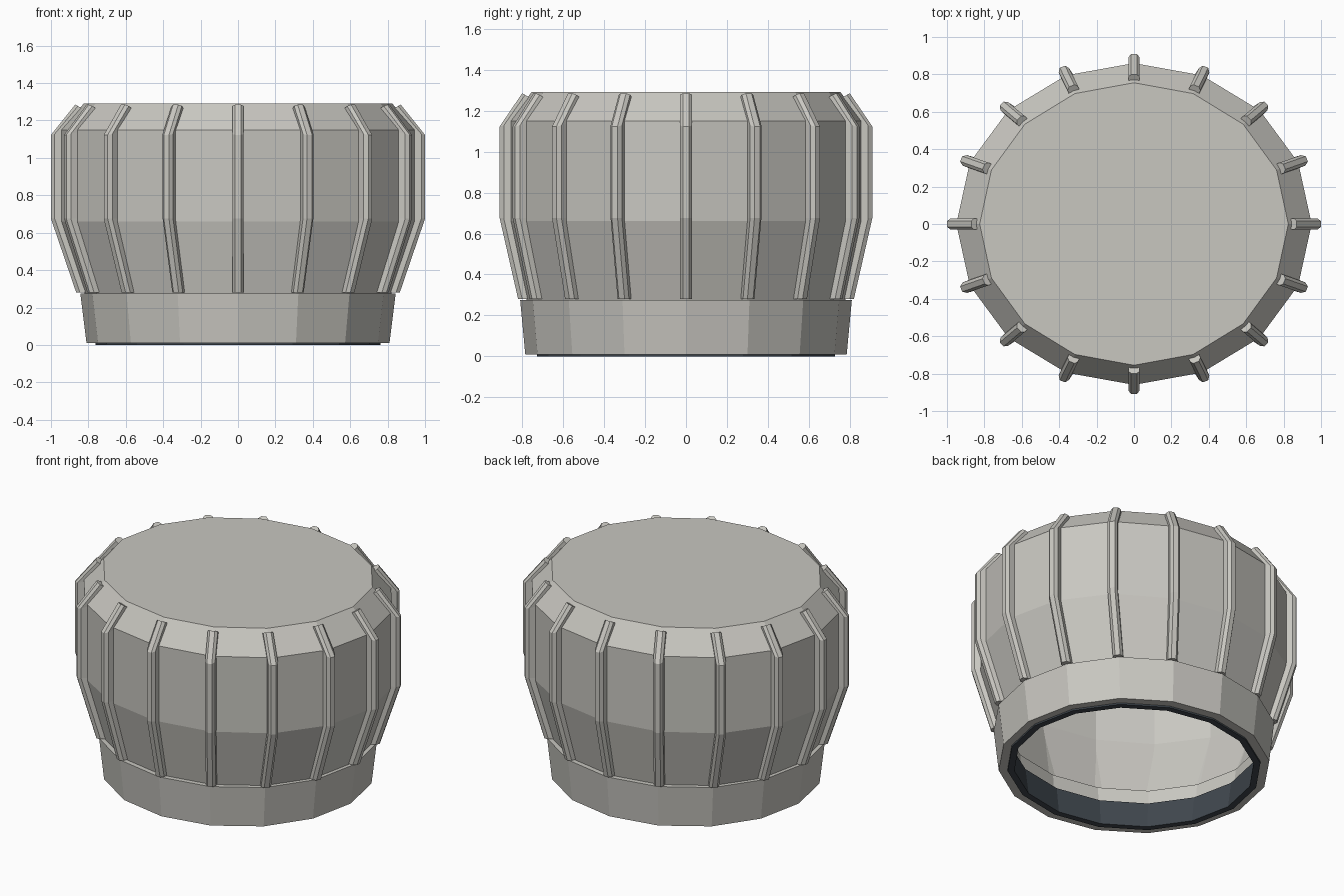
import bpy, bmesh, math

if "Cube" in bpy.data.objects:
    bpy.data.objects.remove(bpy.data.objects["Cube"])

SIDES = 16


def material(name, rgb):
    m = bpy.data.materials.new(name)
    m.diffuse_color = (*rgb, 1)
    m.use_nodes = True
    m.node_tree.nodes["Principled BSDF"].inputs["Base Color"].default_value = m.diffuse_color
    return m


cloth = material("pale grey cloth", (0.58, 0.57, 0.53))
dark = material("dark slate lining", (0.05, 0.062, 0.075))


def finish(name, bm, mat):
    bmesh.ops.recalc_face_normals(bm, faces=bm.faces[:])
    me = bpy.data.meshes.new(name)
    bm.to_mesh(me)
    bm.free()
    me.materials.append(mat)
    ob = bpy.data.objects.new(name, me)
    bpy.context.collection.objects.link(ob)
    return ob


def loft(name, rings, mat, closed=False, caps=()):
    """Join oval rings (rx, ry, z); caps lists ring indices to fill."""
    bm = bmesh.new()
    loops = []
    for rx, ry, z in rings:
        loops.append([bm.verts.new((rx * math.cos(2 * math.pi * i / SIDES),
                                    ry * math.sin(2 * math.pi * i / SIDES), z))
                      for i in range(SIDES)])
    pairs = list(zip(loops, loops[1:]))
    if closed:
        pairs.append((loops[-1], loops[0]))
    for a, b in pairs:
        for i in range(SIDES):
            j = (i + 1) % SIDES
            bm.faces.new((a[i], a[j], b[j], b[i]))
    for c in caps:
        bm.faces.new(loops[c])
    return finish(name, bm, mat)


# Hollow crown: outer wall, flat top and inner wall
outer = [(0.815, 0.775, 0.26), (0.95, 0.86, 0.66), (0.95, 0.86, 1.15), (0.825, 0.755, 1.29)]
t = 0.025
inner = [(rx - t, ry - t, z) for rx, ry, z in outer[:-1]] + [(0.81, 0.74, 1.27)]
shell = inner[::-1] + outer
loft("crown", shell, cloth, caps=(0, len(shell) - 1))

# Band round the opening
loft("head_band", [(0.81, 0.785, 0.01), (0.843, 0.81, 0.275),
                   (0.78, 0.74, 0.275), (0.76, 0.725, 0.01)], cloth, closed=True)

# Dark lining inside the band
loft("sweat_band", [(0.762, 0.727, 0.0), (0.775, 0.737, 0.17),
                    (0.745, 0.707, 0.17), (0.722, 0.687, 0.0)], dark, closed=True)

# Raised ribs: a bevelled section swept up the crown at every corner
path = [(0.815, 0.77, 0.28, 0.05, 0.0), (0.95, 0.86, 0.675, 0.05, 0.0),
        (0.95, 0.86, 1.135, 0.05, -0.012), (0.835, 0.765, 1.265, 0.035, 0.02)]
section = [(-0.03, -0.4), (-0.03, 0.6), (-0.015, 1.0), (0.015, 1.0), (0.03, 0.6), (0.03, -0.4)]
bm = bmesh.new()
for k in range(SIDES):
    a = 2 * math.pi * k / SIDES
    c, s = math.cos(a), math.sin(a)
    rows = []
    for rx, ry, z, out, lift in path:
        rows.append([bm.verts.new((rx * c + out * h * c - w * s,
                                   ry * s + out * h * s + w * c, z + lift * h))
                     for w, h in section])
    n = len(section)
    for p, q in zip(rows, rows[1:]):
        for i in range(n):
            j = (i + 1) % n
            bm.faces.new((p[i], p[j], q[j], q[i]))
    bm.faces.new(rows[0])
    bm.faces.new(rows[-1])
finish("crown_ribs", bm, cloth)
